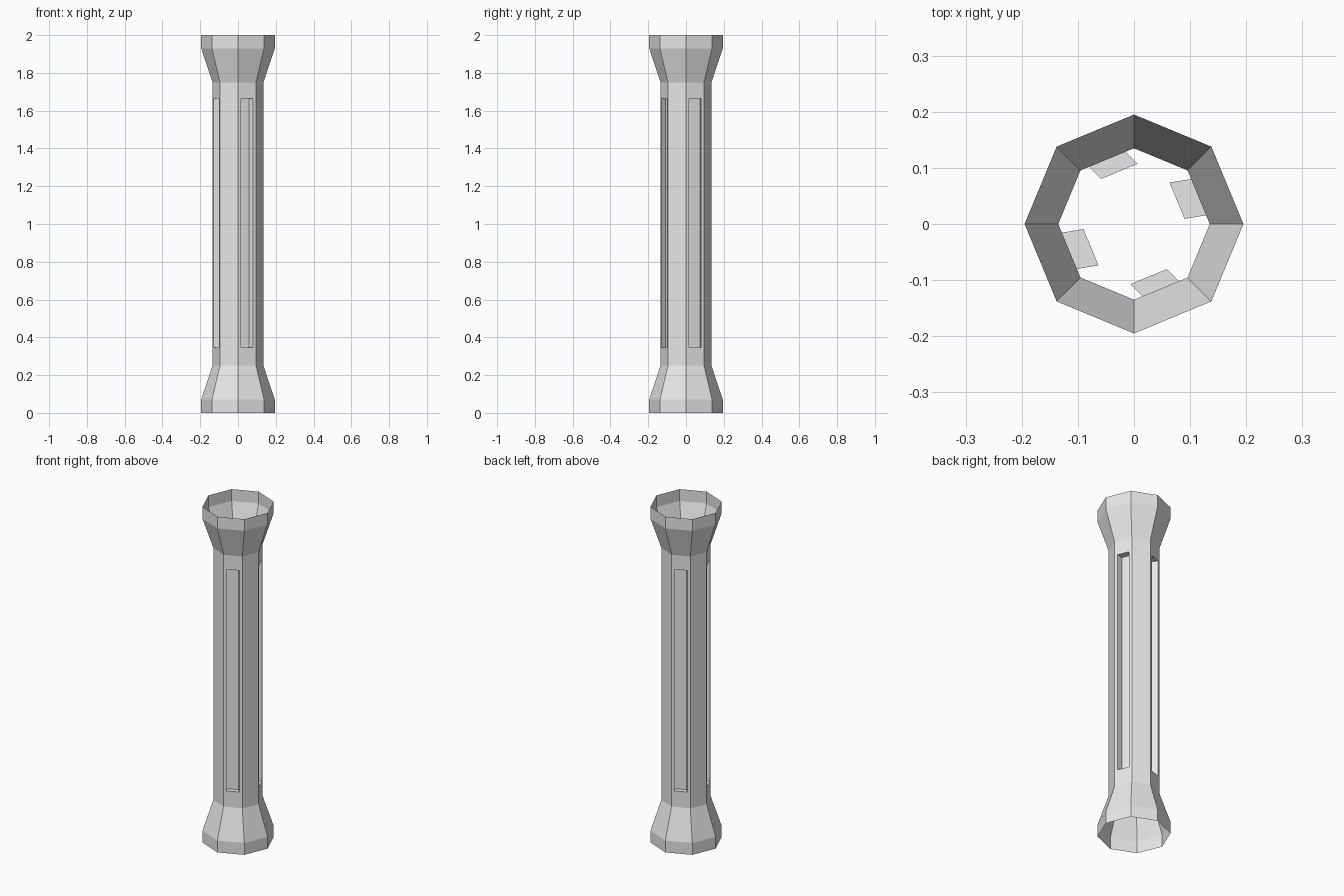
import bpy, bmesh, math
from mathutils import Vector

if "Cube" in bpy.data.objects:
    bpy.data.objects.remove(bpy.data.objects["Cube"], do_unlink=True)

grey = bpy.data.materials.new("plain grey")
grey.use_nodes = True
grey.diffuse_color = (0.8, 0.8, 0.8, 1)
grey.node_tree.nodes["Principled BSDF"].inputs["Base Color"].default_value = (0.8, 0.8, 0.8, 1)

SIDES = 8
END_R, SHAFT_R = 0.195, 0.135
PROFILE = [(END_R, 0), (END_R, 0.07), (SHAFT_R, 0.25),
           (SHAFT_R, 1.75), (END_R, 1.93), (END_R, 2)]
SLOT_Z = (0.345, 1.665)
SLOT_HALF = 0.035

bm = bmesh.new()


def ring(radius, z):
    return [bm.verts.new((radius * math.cos(math.tau * i / SIDES),
                          radius * math.sin(math.tau * i / SIDES), z))
            for i in range(SIDES)]


def rectangle(centre, tangent):
    return [bm.verts.new(centre + tangent * s * SLOT_HALF + Vector((0, 0, z)))
            for s, z in ((-1, SLOT_Z[0]), (1, SLOT_Z[0]), (1, SLOT_Z[1]), (-1, SLOT_Z[1]))]


def bridge(first, second):
    for i in range(4):
        j = (i + 1) % 4
        bm.faces.new((first[i], first[j], second[j], second[i]))


def recessed_panel(corners, side):
    # Slanted slot let into one flat side of the shaft
    angle = math.tau * (side + 0.5) / SIDES
    normal = Vector((math.cos(angle), math.sin(angle), 0))
    tangent = Vector((-normal.y, normal.x, 0))
    depth, slant = (0.038, 0.009) if side % 4 == 0 else (0.028, -0.012)
    centre = normal * SHAFT_R * math.cos(math.pi / SIDES)
    mouth = rectangle(centre, tangent)
    floor = rectangle(centre - normal * depth + tangent * slant, tangent)
    bridge(corners, mouth)
    bridge(mouth, floor)
    bm.faces.new(floor)


# Open octagonal tube with flared ends and a slot in every other side
rings = [ring(r, z) for r, z in PROFILE]
for level, (low, high) in enumerate(zip(rings, rings[1:])):
    for side in range(SIDES):
        nxt = (side + 1) % SIDES
        corners = [low[side], low[nxt], high[nxt], high[side]]
        if level == 2 and side % 2 == 0:
            recessed_panel(corners, side)
        else:
            bm.faces.new(corners)

mesh = bpy.data.meshes.new("slotted_column")
bm.to_mesh(mesh)
bm.free()
mesh.materials.append(grey)
column = bpy.data.objects.new("slotted_column", mesh)
bpy.context.collection.objects.link(column)
